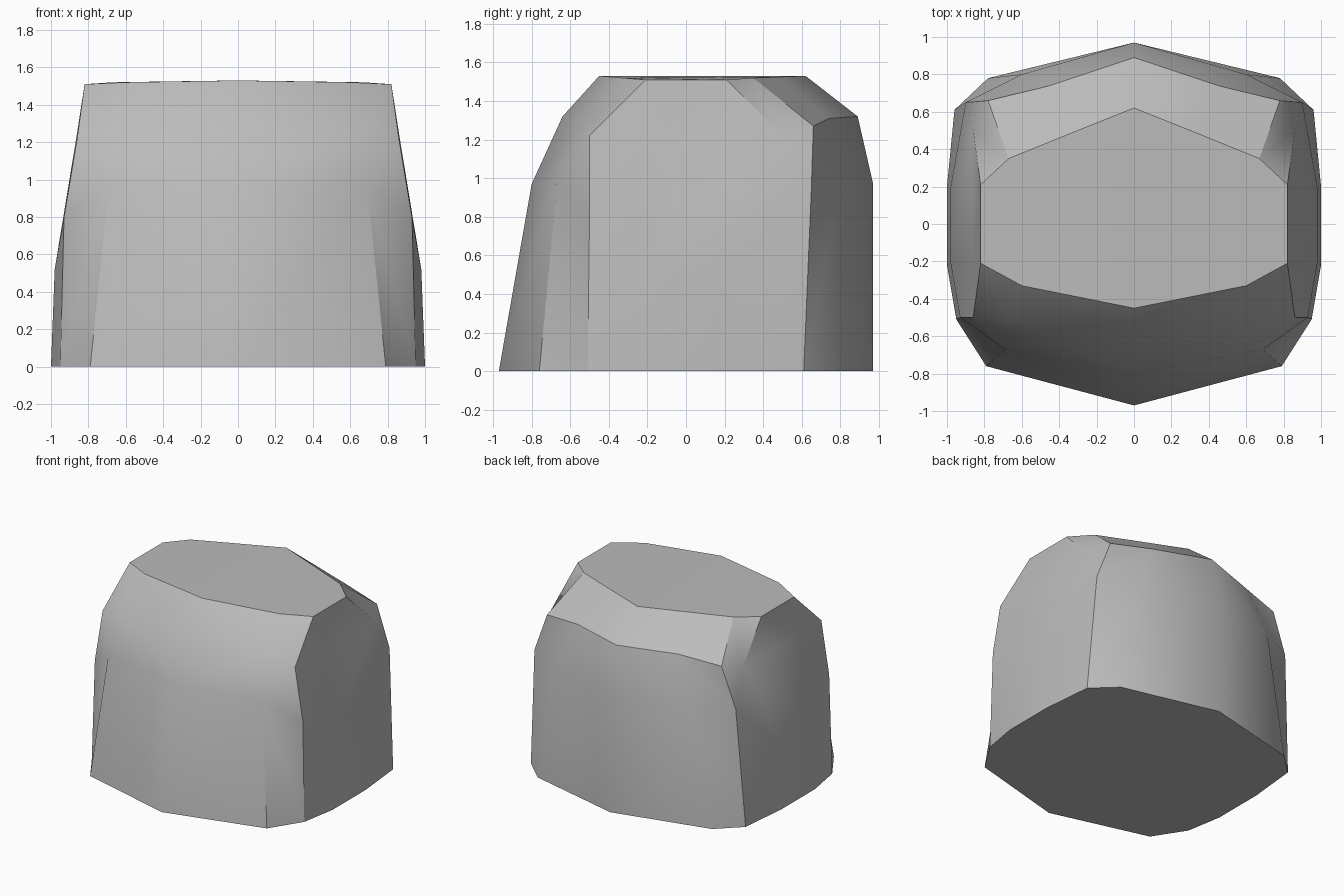
import bpy, bmesh, math

cube = bpy.data.objects.get("Cube")
if cube:
    bpy.data.objects.remove(cube, do_unlink=True)

# Plain stone colour
stone = bpy.data.materials.new("grey_stone")
stone.use_nodes = True
colour = (0.5, 0.5, 0.5, 1)
stone.diffuse_color = colour
stone.node_tree.nodes["Principled BSDF"].inputs["Base Color"].default_value = colour

# Upright profiles of one half, each from the ground to the top
front_centre = [(0, -.97, 0), (0, -.8, .97), (0, -.64, 1.32), (0, -.45, 1.53)]
front_dent = [(.79, -.76, 0), (.69, -.67, .97), (.66, -.52, 1.3), (.6, -.33, 1.52)]
front_corner = [(.95, -.51, 0), (.93, -.5, .8), (.86, -.5, 1.22), (.82, -.21, 1.51)]
side_front = [(1, -.22, 0), (.98, -.21, .52), (.865, -.21, 1.22), (.82, -.21, 1.51)]
side_back = [(1, .2, 0), (.98, .2, .52), (.86, .5, 1.22), (.82, .21, 1.51)]
back_corner = [(.96, .61, 0), (.9, .65, .95), (.78, .66, 1.27), (.67, .35, 1.52)]
back_bevel = [(.78, .78, 0), (.6, .8, .97), (.45, .74, 1.31), (.35, .48, 1.525)]
back_centre = [(0, .97, 0), (0, .97, .97), (0, .89, 1.32), (0, .62, 1.53)]
profiles = [front_centre, front_dent, front_corner, side_front,
            side_back, back_corner, back_bevel, back_centre]

# Patches whose crease falls from left to right instead of rising
falling = {(1, 0), (4, 1)}


def build_half(bm, side):
    """Skin the profiles on one side and close the top and base."""
    cols = [[bm.verts.new((side * x, y, z)) for x, y, z in p] for p in profiles]
    for i, (a, b) in enumerate(zip(cols, cols[1:])):
        for j in range(len(a) - 1):
            if (i, j) in falling:
                bm.faces.new((a[j], b[j], a[j + 1]))
                bm.faces.new((b[j], b[j + 1], a[j + 1]))
            else:
                bm.faces.new((a[j], b[j], b[j + 1]))
                bm.faces.new((a[j], b[j + 1], a[j + 1]))
    bm.faces.new([c[0] for c in cols])
    bm.faces.new([c[-1] for c in cols])


# Boulder: two mirrored halves welded together
bm = bmesh.new()
for side in (1, -1):
    build_half(bm, side)
bmesh.ops.remove_doubles(bm, verts=bm.verts, dist=0.001)
bmesh.ops.recalc_face_normals(bm, faces=bm.faces)
mesh = bpy.data.meshes.new("boulder")
bm.to_mesh(mesh)
bm.free()
mesh.materials.append(stone)
boulder = bpy.data.objects.new("boulder", mesh)
bpy.context.collection.objects.link(boulder)

# Soft shading with crisp chiselled edges
bpy.ops.object.select_all(action='DESELECT')
boulder.select_set(True)
bpy.context.view_layer.objects.active = boulder
bpy.ops.object.shade_smooth_by_angle(angle=math.radians(32))
